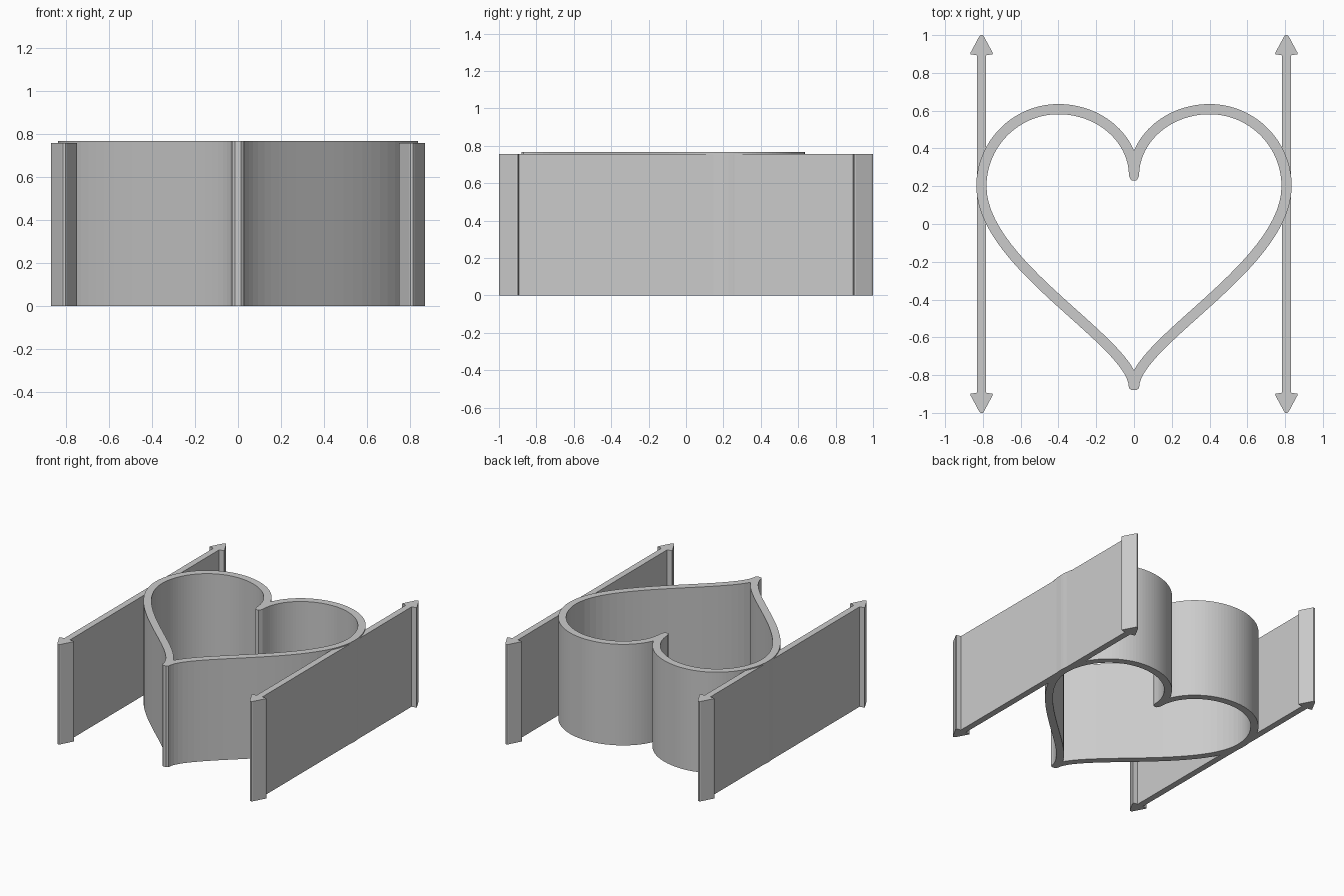
import bpy
import bmesh
from mathutils import Vector
from mathutils.geometry import interpolate_bezier

HEART_HEIGHT, RAIL_HEIGHT = 0.766, 0.757
HALF_WALL = 0.027
RAIL_X = 0.807

cube = bpy.data.objects.get("Cube")
if cube:
    bpy.data.objects.remove(cube, do_unlink=True)

# Single plain grey
grey = bpy.data.materials.new("plain_grey")
grey.use_nodes = True
color = (0.6, 0.6, 0.6, 1)
grey.diffuse_color = color
grey.node_tree.nodes["Principled BSDF"].inputs["Base Color"].default_value = color


def finish(bm, name):
    bmesh.ops.remove_doubles(bm, verts=bm.verts, dist=0.0001)
    bmesh.ops.recalc_face_normals(bm, faces=bm.faces)
    mesh = bpy.data.meshes.new(name)
    bm.to_mesh(mesh)
    bm.free()
    mesh.materials.append(grey)
    obj = bpy.data.objects.new(name, mesh)
    bpy.context.collection.objects.link(obj)
    return obj


def collapse_past_centre(points):
    """Move points beyond the mirror line onto the place where the edge crosses it."""
    for a, b in zip(points, points[1:]):
        if (a.x < 0) != (b.x < 0):
            cross = a.lerp(b, a.x / (a.x - b.x))
            return [cross if p.x < 0 else p for p in points]
    return points


def mirrored_ring(half):
    return half + [Vector((-p.x, p.y)) for p in reversed(half)]


# Centre line of the right half: cleft, lobe top, widest point, lower tip
segments = [
    ((0, 0.255), (0, 0.45), (0.18, 0.608), (0.40, 0.608)),
    ((0.40, 0.608), (0.625, 0.608), (0.808, 0.425), (0.808, 0.2)),
    ((0.808, 0.2), (0.808, -0.22), (0, -0.627), (0, -0.865)),
]
path = []
for seg in segments:
    path += interpolate_bezier(*[Vector(p) for p in seg], 28)[bool(path):]

# Offset the centre line to both sides of the wall
outer, inner = [], []
for i, p in enumerate(path):
    t = (path[min(i + 1, len(path) - 1)] - path[max(i - 1, 0)]).normalized()
    side = Vector((-t.y, t.x)) * HALF_WALL
    outer.append(p + side)
    inner.append(p - side)

# Blunt rounded ends at the cleft and the tip
outer = [outer[0].copy()] + outer + [Vector((0.013, -0.88))]
inner = [Vector((0.013, 0.229))] + inner + [inner[-1].copy()]
outer = mirrored_ring(collapse_past_centre(outer))
inner = mirrored_ring(collapse_past_centre(inner))

# Heart wall
bm = bmesh.new()
rings = [[bm.verts.new((p.x, p.y, z)) for p in ring]
         for ring, z in ((outer, 0), (outer, HEART_HEIGHT), (inner, HEART_HEIGHT), (inner, 0))]
count = len(outer)
for r in range(4):
    a, b = rings[r], rings[(r + 1) % 4]
    for i in range(count):
        j = (i + 1) % count
        bm.faces.new((a[i], a[j], b[j], b[i]))
finish(bm, "heart_wall")

# Side rails with an arrowhead at each end
quarter = [(0.024, 0.893), (0.06, 0.899), (0.058, 0.908), (0.013, 0.992), (0.006, 1.0)]
right_edge = [(x, -y) for x, y in reversed(quarter)] + quarter
outline = right_edge + [(-x, y) for x, y in reversed(right_edge)]
for name, side in (("left_rail", 1), ("right_rail", -1)):
    bm = bmesh.new()
    base = bm.faces.new([bm.verts.new((side * RAIL_X + x, y, 0)) for x, y in outline])
    extruded = bmesh.ops.extrude_face_region(bm, geom=[base], use_keep_orig=True)["geom"]
    bmesh.ops.translate(bm, verts=[v for v in extruded if isinstance(v, bmesh.types.BMVert)],
                        vec=(0, 0, RAIL_HEIGHT))
    finish(bm, name)
